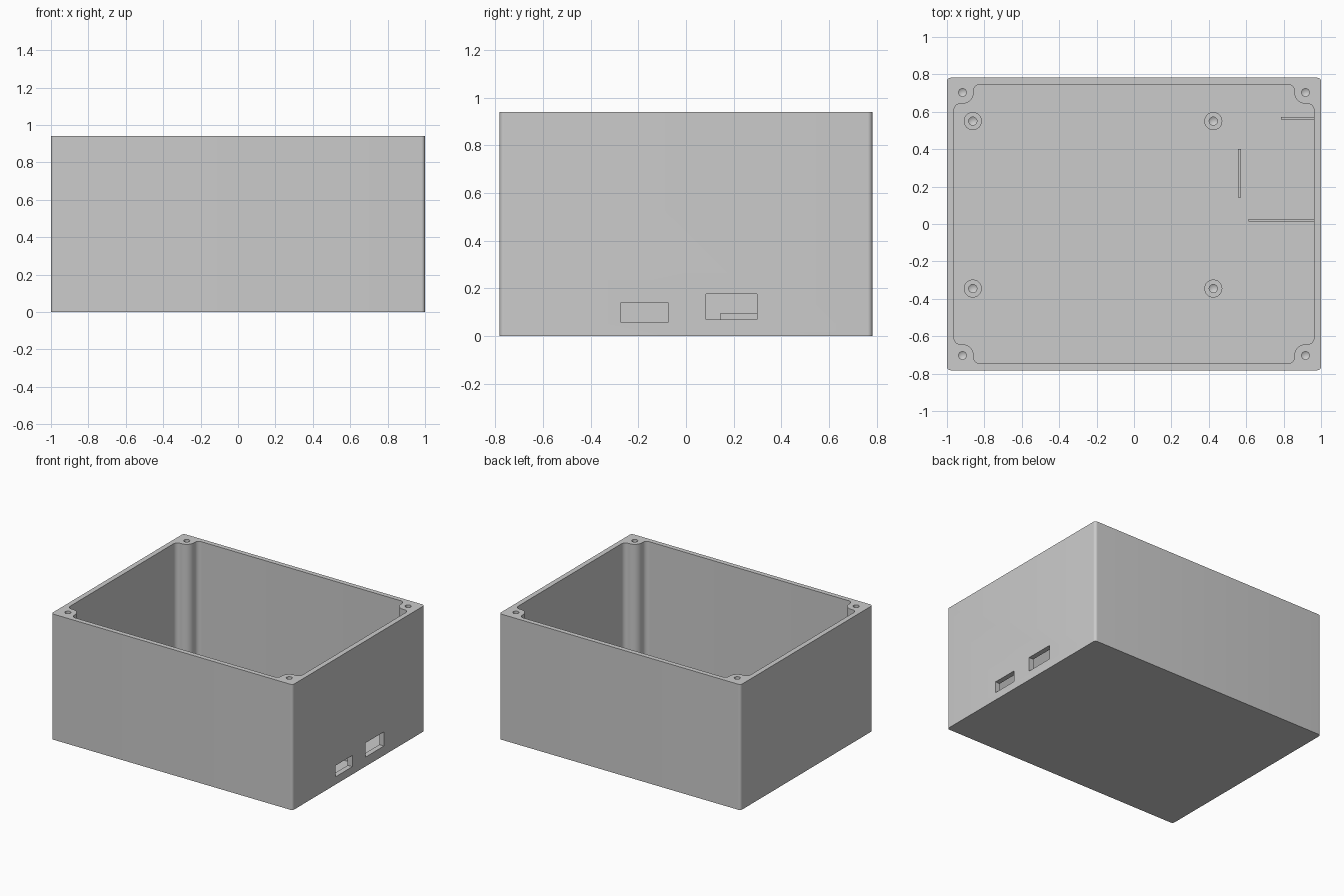
import bpy
import bmesh
from math import cos, sin, radians
from mathutils import Matrix

cube = bpy.data.objects.get("Cube")
if cube:
    bpy.data.objects.remove(cube, do_unlink=True)

HEIGHT, FLOOR = 0.94, 0.037
HALF_X, HALF_Y = 1.0, 0.782
IN_X, IN_Y = 0.962, 0.746
SCREW_X, SCREW_Y = 0.917, 0.703

grey = bpy.data.materials.new("grey plastic")
grey.use_nodes = True
grey.diffuse_color = (0.6, 0.6, 0.6, 1)
grey.node_tree.nodes["Principled BSDF"].inputs["Base Color"].default_value = (0.6, 0.6, 0.6, 1)


def finish(name, bm):
    bmesh.ops.recalc_face_normals(bm, faces=bm.faces)
    mesh = bpy.data.meshes.new(name)
    bm.to_mesh(mesh)
    bm.free()
    mesh.materials.append(grey)
    obj = bpy.data.objects.new(name, mesh)
    bpy.context.collection.objects.link(obj)
    return obj


def arc(cx, cy, r, start, end, steps=8):
    angles = [radians(start + (end - start) * i / steps) for i in range(steps + 1)]
    return [(cx + r * cos(a), cy + r * sin(a)) for a in angles]


def mirrored(quarter):
    """Complete a counter-clockwise first-quadrant outline in all four quadrants."""
    back = quarter[::-1]
    return (quarter + [(-x, y) for x, y in back]
            + [(-x, -y) for x, y in quarter] + [(x, -y) for x, y in back])


def prism(name, outline, z0, z1):
    bm = bmesh.new()
    face = bm.faces.new([bm.verts.new((x, y, z0)) for x, y in outline])
    made = bmesh.ops.extrude_face_region(bm, geom=[face])["geom"]
    top = [v for v in made if isinstance(v, bmesh.types.BMVert)]
    bmesh.ops.translate(bm, verts=top, vec=(0, 0, z1 - z0))
    return finish(name, bm)


def box(name, x0, x1, y0, y1, z0, z1):
    return prism(name, [(x0, y0), (x1, y0), (x1, y1), (x0, y1)], z0, z1)


def drill(x, y, r, bottom, top):
    """Pointed drill used to cut a blind screw hole."""
    bm = bmesh.new()
    tip = r * 0.6
    for r1, z0, z1 in ((r, bottom + tip, top), (0, bottom, bottom + tip)):
        bmesh.ops.create_cone(bm, segments=24, cap_ends=r1 > 0, radius1=r1, radius2=r,
                              depth=z1 - z0,
                              matrix=Matrix.Translation((x, y, (z0 + z1) / 2)))
    # Weld the tip to the shank and drop the faces between them
    bmesh.ops.remove_doubles(bm, verts=bm.verts, dist=1e-5)
    inner = [f for f in bm.faces if len(f.verts) > 4 and f.calc_center_median().z < top - 1e-4]
    bmesh.ops.delete(bm, geom=inner, context='FACES_ONLY')
    return finish("drill", bm)


def cut(target, cutters):
    for cutter in cutters:
        cutter.hide_render = True
        mod = target.modifiers.new("cut", 'BOOLEAN')
        mod.operation = 'DIFFERENCE'
        mod.solver = 'EXACT'
        mod.object = cutter
        bpy.context.view_layer.objects.active = target
        bpy.ops.object.modifier_apply(modifier=mod.name)
        bpy.data.objects.remove(cutter, do_unlink=True)


def smooth(obj):
    bpy.ops.object.select_all(action='DESELECT')
    obj.select_set(True)
    bpy.context.view_layer.objects.active = obj
    bpy.ops.object.shade_smooth_by_angle(angle=radians(30))


# Case shell: rounded block
R = 0.02
case = prism("case", mirrored(arc(HALF_X - R, HALF_Y - R, R, 0, 90)), 0, HEIGHT)

# Cavity outline leaves a rounded screw boss in each corner
BOSS, FILLET = 0.06, 0.033
corner = (arc(IN_X - FILLET, SCREW_Y - BOSS - FILLET, FILLET, 0, 90)
          + arc(SCREW_X, SCREW_Y, BOSS, 270, 180)
          + arc(SCREW_X - BOSS - FILLET, IN_Y - FILLET, FILLET, 0, 90))
cutters = [prism("cavity", mirrored(corner), FLOOR, HEIGHT + 0.1)]

# Lid screw holes and the two side ports
cutters += [drill(sx * SCREW_X, sy * SCREW_Y, 0.021, HEIGHT - 0.25, HEIGHT + 0.05)
            for sx in (-1, 1) for sy in (-1, 1)]
cutters.append(box("port", 0.9, 1.1, -0.272, -0.076, 0.058, 0.142))
cutters.append(box("port", 0.9, 1.1, 0.083, 0.298, 0.07, 0.176))
cut(case, cutters)
smooth(case)

# Board standoffs with blind holes
STAND_TOP = 0.075
for side, x in (("right", -0.862), ("left", 0.424)):
    for end, y in (("back", 0.55), ("front", -0.345)):
        post = prism("standoff_%s_%s" % (end, side), arc(x, y, 0.048, 0, 352.5, 47),
                     FLOOR - 0.005, STAND_TOP)
        cut(post, [drill(x, y, 0.022, FLOOR, STAND_TOP + 0.05)])
        smooth(post)

# Thin locating ribs on the floor
RIB_TOP = 0.095
box("rib_back", 0.785, IN_X + 0.005, 0.558, 0.572, FLOOR - 0.005, RIB_TOP)
box("rib_middle", 0.613, IN_X + 0.005, 0.013, 0.028, FLOOR - 0.005, RIB_TOP)
box("rib_stop", 0.555, 0.572, 0.143, 0.4, FLOOR - 0.005, RIB_TOP)
